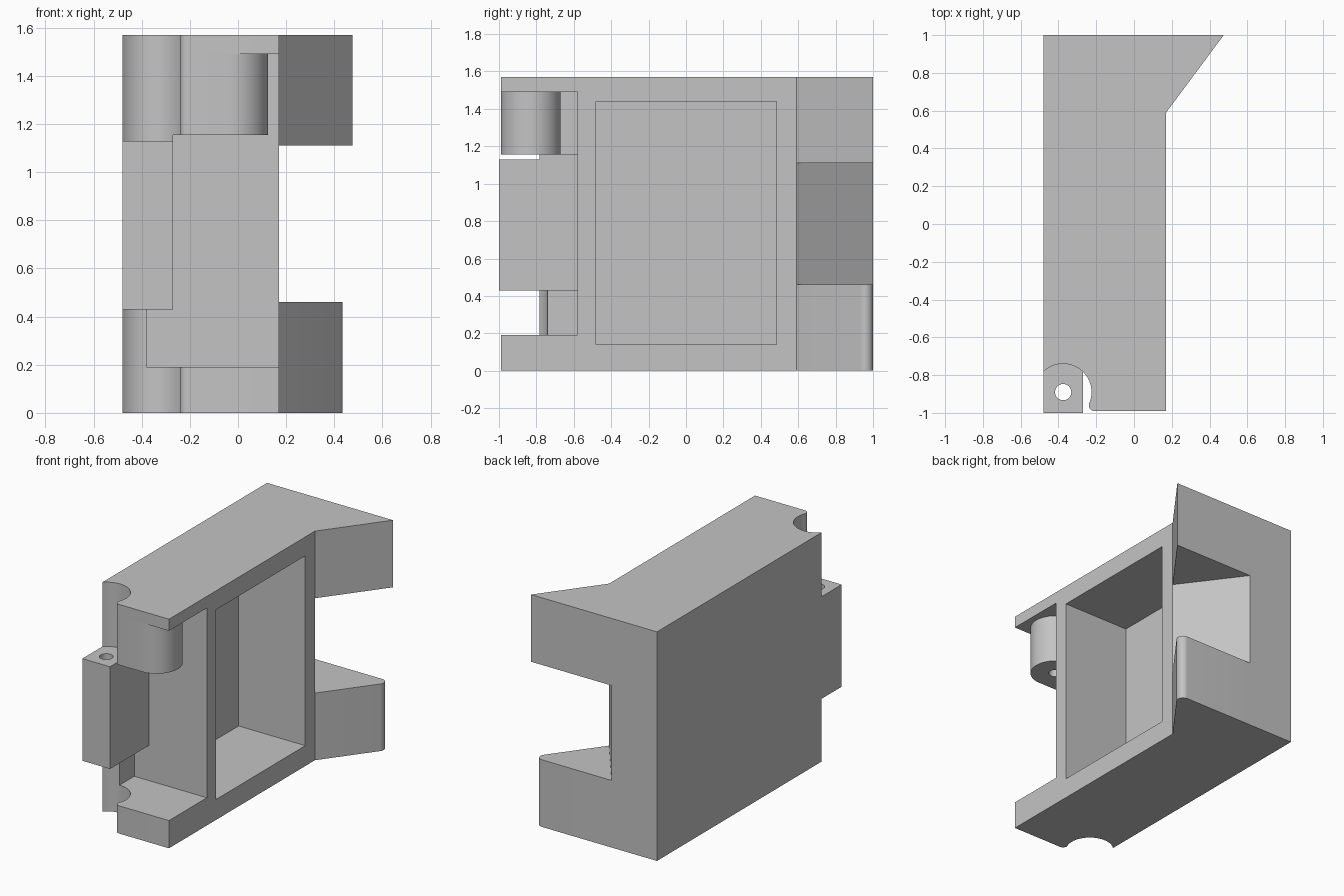
import bpy, bmesh, math

cube = bpy.data.objects.get("Cube")
if cube:
    bpy.data.objects.remove(cube, do_unlink=True)

grey = bpy.data.materials.new("plain grey")
grey.use_nodes = True
colour = (0.55, 0.55, 0.55, 1)
grey.diffuse_color = colour
grey.node_tree.nodes["Principled BSDF"].inputs["Base Color"].default_value = colour


def arc(cx, cy, r, start, end, steps=24):
    """Points along an arc, angles in degrees."""
    angles = [math.radians(start + (end - start) * i / steps) for i in range(steps + 1)]
    return [(cx + r * math.cos(a), cy + r * math.sin(a)) for a in angles]


def rect(x0, x1, y0, y1):
    return [(x0, y0), (x1, y0), (x1, y1), (x0, y1)]


def prism(name, outline, z0, z1):
    """Extrude an outline in the ground plane from z0 to z1."""
    bm = bmesh.new()
    base = bm.faces.new([bm.verts.new((x, y, z0)) for x, y in outline])
    top = bmesh.ops.extrude_face_region(bm, geom=[base])["geom"]
    bmesh.ops.translate(bm, vec=(0, 0, z1 - z0),
                        verts=[v for v in top if isinstance(v, bmesh.types.BMVert)])
    bmesh.ops.recalc_face_normals(bm, faces=bm.faces)
    mesh = bpy.data.meshes.new(name)
    bm.to_mesh(mesh)
    bm.free()
    mesh.materials.append(grey)
    obj = bpy.data.objects.new(name, mesh)
    bpy.context.collection.objects.link(obj)
    return obj


def cut(target, cutter):
    mod = target.modifiers.new("cut", "BOOLEAN")
    mod.operation, mod.solver, mod.object = "DIFFERENCE", "EXACT", cutter
    bpy.context.view_layer.objects.active = target
    bpy.ops.object.modifier_apply(modifier=mod.name)
    bpy.data.objects.remove(cutter, do_unlink=True)


def smooth(obj):
    bpy.ops.object.select_all(action="DESELECT")
    obj.select_set(True)
    bpy.context.view_layer.objects.active = obj
    bpy.ops.object.shade_smooth_by_angle(angle=math.radians(30))


LEFT, RIGHT, FRONT, BACK, HEIGHT = -0.48, 0.17, -0.99, 1.0, 1.57
PIN = (-0.375, -0.89)
RECESS, FILLET = 0.15, 0.03

# Round hinge recess ending in a small rounded lip
lip_y = FRONT + FILLET
lip_x = PIN[0] + math.sqrt((RECESS + FILLET) ** 2 - (lip_y - PIN[1]) ** 2)
lip_angle = math.degrees(math.atan2(lip_y - PIN[1], lip_x - PIN[0]))
lip = arc(lip_x, lip_y, FILLET, 180 + lip_angle, 270, 8)


def recess_from(x):
    start = math.degrees(math.acos((x - PIN[0]) / RECESS))
    return arc(*PIN, RECESS, start, lip_angle, 32)


# Main body with a slanted rear corner
corner, inner = (RIGHT, 0.59), (-0.137, BACK)
body = prism("body", recess_from(LEFT) + lip[1:] +
             [(RIGHT, FRONT), corner, inner, (LEFT, BACK)], 0, HEIGHT)
cut(body, prism("pocket_cutter", rect(-0.335, 0.4, -0.48, 0.485), 0.14, 1.44))
cut(body, prism("slot_cutter", rect(-0.38, 0.4, -1.3, -0.58), 0.19, 1.49))

# Rear wedges, the lower one with a rounded tip
tip = (0.475, BACK)
r = 0.042
slope = math.degrees(math.atan2(tip[1] - corner[1], tip[0] - corner[0]))
tip_x = tip[0] - r / math.tan(math.radians(slope / 2))
upper_wedge = prism("upper_wedge", [corner, tip, inner], 1.11, HEIGHT)
lower_wedge = prism("lower_wedge", [corner] + arc(tip_x, BACK - r, r, slope - 90, 90, 12)
                    + [inner], 0, 0.46)

# Hinge block with pin hole, and the shoulder behind its top
hinge_block = prism("hinge_block", rect(LEFT, -0.27, -1, -0.575), 0.43, 1.13)
cut(hinge_block, prism("pin_cutter", arc(*PIN, 0.043, 0, 348.75, 31), 0, 2))
shoulder_arc = [p for p in recess_from(-0.385) if p[0] < -0.272 and p[1] > PIN[1]]
edge_y = PIN[1] + math.sqrt(RECESS ** 2 - (-0.27 - PIN[0]) ** 2)
hinge_shoulder = prism("hinge_shoulder", shoulder_arc +
                       [(-0.27, edge_y), (-0.27, -0.575), (-0.385, -0.575)], 1.13, 1.155)

# Rounded knuckle hanging below the top plate
knuckle_r = 0.16
knuckle_c = (-0.035, FRONT + knuckle_r)
knuckle = prism("knuckle", recess_from(-0.385) + lip[1:] +
                arc(*knuckle_c, knuckle_r, -90, 90, 32) +
                [(-0.385, FRONT + 2 * knuckle_r)], 1.155, 1.49)
cut(knuckle, prism("knuckle_pin_cutter", arc(*knuckle_c, 0.043, 0, 348.75, 31), 1, 1.46))

for part in (body, lower_wedge, hinge_block, hinge_shoulder, knuckle):
    smooth(part)
